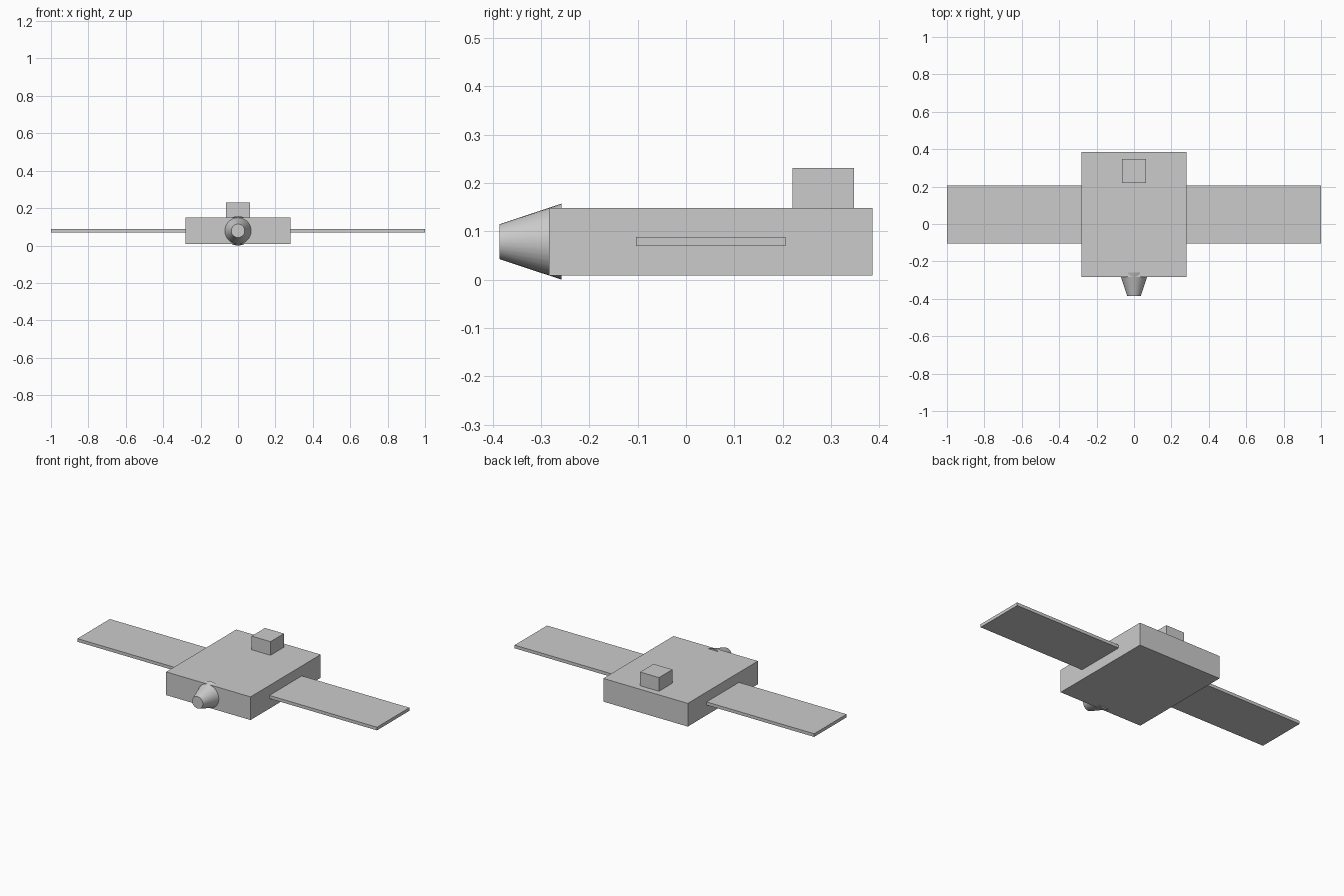
import bpy, math

if "Cube" in bpy.data.objects:
    bpy.data.objects.remove(bpy.data.objects["Cube"])

CZ = 0.0785  # height of the shared centre line


def box(name, x, y, z):
    """Box spanning the given (min, max) ranges."""
    spans = (x, y, z)
    bpy.ops.mesh.primitive_cube_add(size=1, location=[(a + b) / 2 for a, b in spans])
    ob = bpy.context.object
    ob.name = name
    ob.scale = [b - a for a, b in spans]
    bpy.ops.object.transform_apply(location=False, rotation=False, scale=True)
    return ob


# Main body
box("body", (-0.282, 0.282), (-0.283, 0.386), (CZ - 0.07, CZ + 0.07))

# Solar panels, one on each side
for side, s in (("left", -1), ("right", 1)):
    box(side + "_panel", sorted((s * 0.282, s * 1.0)), (-0.103, 0.206), (CZ - 0.009, CZ + 0.01))

# Small equipment box on the roof
box("top_box", (-0.063, 0.063), (0.22, 0.348), (CZ + 0.07, 0.231))

# Tapered nozzle, wide end sunk into the body, narrow end to the front
y_tip, y_base = -0.386, -0.258
bpy.ops.mesh.primitive_cone_add(vertices=32, radius1=0.0785, radius2=0.036,
                                depth=y_base - y_tip,
                                location=(0, (y_tip + y_base) / 2, CZ),
                                rotation=(math.pi / 2, 0, 0))
nozzle = bpy.context.object
nozzle.name = "nozzle"
bpy.ops.object.shade_smooth_by_angle(angle=math.radians(30))
